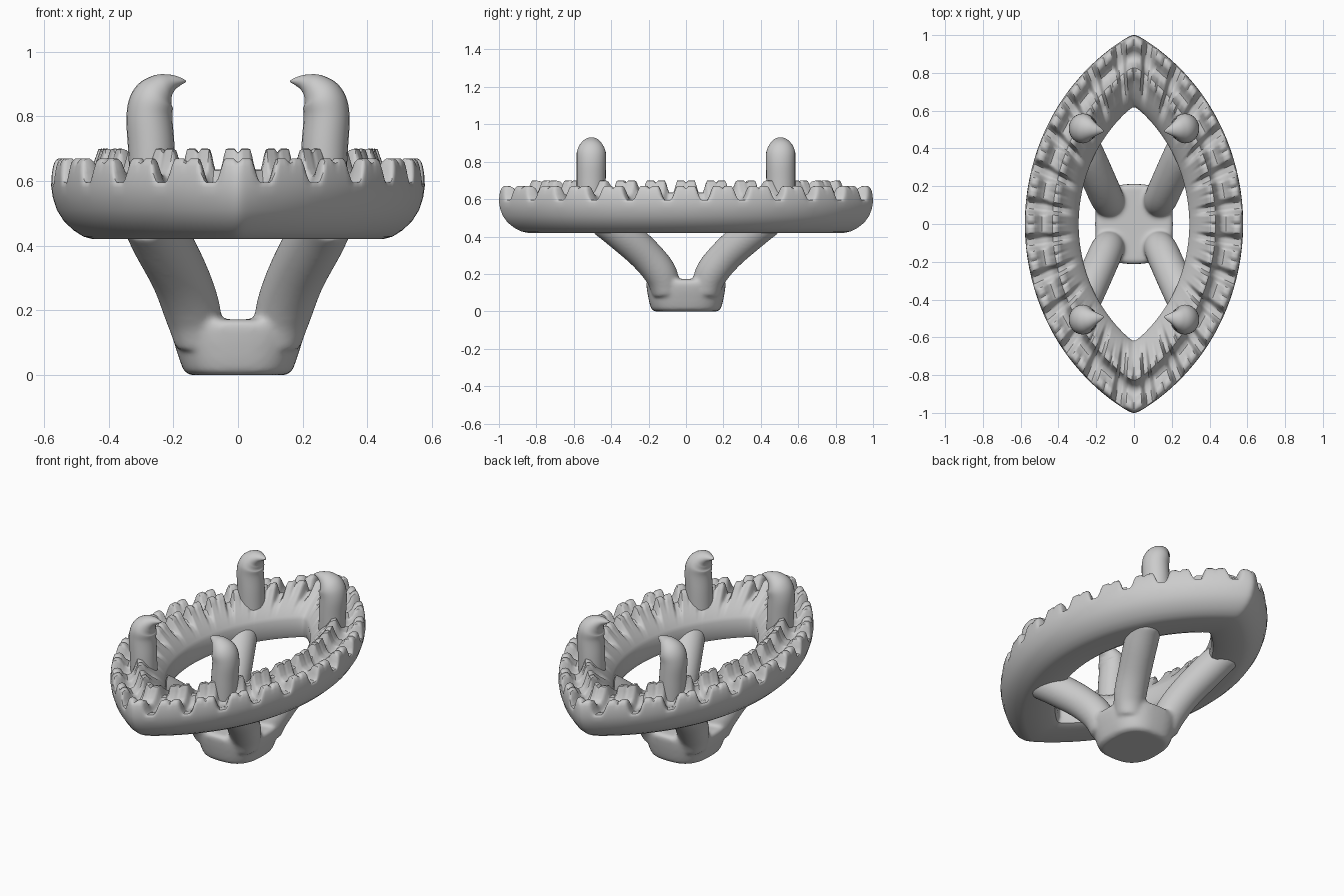
import bpy, bmesh, math
from mathutils import Vector

if "Cube" in bpy.data.objects:
    bpy.data.objects.remove(bpy.data.objects["Cube"])

R, C = 1.154, 0.576        # marquise outline: two arcs of radius R, centres at x = -/+C
PERIODS, STEPS = 12, 24    # scallops per arc, columns per scallop


def add_object(name, bm):
    bmesh.ops.recalc_face_normals(bm, faces=bm.faces)
    me = bpy.data.meshes.new(name)
    bm.to_mesh(me)
    bm.free()
    ob = bpy.data.objects.new(name, me)
    bpy.context.collection.objects.link(ob)
    return ob


def smooth(ob, angle=40):
    bpy.ops.object.select_all(action='DESELECT')
    ob.select_set(True)
    bpy.context.view_layer.objects.active = ob
    bpy.ops.object.shade_smooth_by_angle(angle=math.radians(angle))


def loft(bm, rings, closed=False, caps=True):
    vs = [[bm.verts.new(p) for p in r] for r in rings]
    pairs = list(zip(vs, vs[1:])) + ([(vs[-1], vs[0])] if closed else [])
    for a, b in pairs:
        for i in range(len(a)):
            j = (i + 1) % len(a)
            bm.faces.new((a[i], a[j], b[j], b[i]))
    if caps and not closed:
        bm.faces.new(vs[0])
        bm.faces.new(vs[-1])


def spline(keys, n=8):
    """Catmull-Rom through (x, y, z, radius) keys."""
    k = [Vector(p) for p in keys]
    k = [2 * k[0] - k[1]] + k + [2 * k[-1] - k[-2]]
    out = []
    for i in range(1, len(k) - 2):
        a, b, c, d = k[i - 1:i + 3]
        for s in range(n):
            t = s / n
            out.append(0.5 * (2 * b + (c - a) * t + (2 * a - 5 * b + 4 * c - d) * t * t
                              + (3 * b - a - 3 * c + d) * t ** 3))
    return out + [k[-2]]


def tube(bm, keys, sx=1, sy=1, widen=(1, 1), sides=24):
    pts = [Vector((p[0] * sx, p[1] * sy, p[2], p[3])) for p in spline(keys)]
    side = Vector((0, 1, 0))
    rings = []
    for i, p in enumerate(pts):
        w = widen[0] + (widen[1] - widen[0]) * (i / (len(pts) - 1)) ** 2
        tan = (pts[min(i + 1, len(pts) - 1)] - pts[max(i - 1, 0)]).to_3d().normalized()
        side = (side - tan * side.dot(tan)).normalized()
        up = tan.cross(side)
        rings.append([p.to_3d() + max(p[3], 0.003) * (w * math.cos(a) * side + math.sin(a) * up)
                      for a in (2 * math.pi * j / sides for j in range(sides))])
    loft(bm, rings)


def step(a, b, x):
    t = min(1, max(0, (x - a) / (b - a)))
    return t * t * (3 - 2 * t)


# Scalloped halo: (inset from outline, height, notch depth, bead slit depth)
PROFILE = [
    (.285, .46, 0, 0), (.275, .432, 0, 0), (.25, .42, 0, 0), (.13, .42, 0, 0),
    (.10, .428, 0, 0), (.07, .447, 0, 0), (.04, .475, 0, 0), (.018, .51, 0, 0),
    (.005, .55, 0, 0), (0, .585, .005, 0), (.002, .62, .03, 0), (.006, .645, .05, .002),
    (.012, .662, .067, .008), (.022, .67, .075, .012), (.04, .67, .075, .012),
    (.055, .66, .07, .008), (.07, .632, .045, 0), (.09, .618, .035, 0), (.11, .622, .035, 0),
    (.125, .64, .045, .004), (.138, .675, .06, .008), (.146, .698, .065, .012),
    (.155, .70, .065, .012), (.172, .695, .06, .01), (.185, .675, .05, .008),
    (.205, .648, .03, .002), (.225, .625, .01, 0), (.25, .595, 0, 0),
    (.275, .56, 0, 0), (.285, .54, 0, 0)]
rings = []
for sgn in (1, -1):
    n = PERIODS * STEPS
    for c in range(n):
        t = 2 * c / n - 1
        u = abs((c / STEPS) % 1 - 0.5)
        slit = step(.42, .49, u)
        ring = []
        for d, z, nd, sd in PROFILE:
            notch = 1 - (step(.08, .27, u) if d < .12 else step(.07, .22, u))
            r = R - d
            a = t * math.acos(C / r)
            tip = math.sqrt(r * r - C * C)
            # round off the two pointed ends
            y = r * math.sin(a)
            w = tip - abs(y)
            y = math.copysign(tip - math.sqrt(w * w + .012 ** 2) + .012, t) \
                if abs(t) > .6 else y + .012 * step(0, .6, abs(t)) * math.copysign(1, t)
            y *= 1 - .05 * step(.15, .285, d)
            ring.append((sgn * (r * math.cos(a) - C), sgn * y, z - nd * notch - sd * slit))
        rings.append(ring)
bm = bmesh.new()
loft(bm, rings, closed=True)
smooth(add_object("scalloped_halo", bm), 45)

# Four hooked claws
CLAW = [(.262, .508, .56, .070), (.268, .507, .70, .072), (.274, .506, .80, .071),
        (.263, .506, .853, .067), (.238, .503, .886, .049), (.208, .498, .903, .028),
        (.180, .494, .908, .013), (.162, .49, .908, .003)]
for sx in (1, -1):
    for sy in (1, -1):
        bm = bmesh.new()
        tube(bm, CLAW, sx, sy, widen=(1.07, 1.5))
        smooth(add_object(f"claw_{'right' if sx > 0 else 'left'}_{'back' if sy > 0 else 'front'}", bm), 60)

# Base block with four splayed legs, blended together
bm = bmesh.new()
BASE = [(0, .15, .17), (.012, .168, .186), (.05, .182, .197), (.10, .198, .207),
        (.145, .208, .213), (.165, .203, .21), (.172, .18, .19)]
rings = []
for z, hx, hy in BASE:
    ring = []
    for j in range(48):
        a = 2 * math.pi * j / 48
        ca, sa = math.cos(a), math.sin(a)
        ring.append((hx * math.copysign(abs(ca) ** .75, ca),
                     hy * math.copysign(abs(sa) ** .75, sa), z))
    rings.append(ring)
loft(bm, rings)
LEG = [(.12, .105, .10, .075), (.142, .135, .20, .088), (.180, .22, .305, .09),
       (.24, .35, .42, .092), (.28, .45, .49, .085)]
for sx in (1, -1):
    for sy in (1, -1):
        tube(bm, LEG, sx, sy)
base = add_object("base_and_legs", bm)
rm = base.modifiers.new("blend", 'REMESH')
rm.mode = 'VOXEL'
rm.voxel_size = 0.01
sm = base.modifiers.new("soften", 'SMOOTH')
sm.factor = 0.5
sm.iterations = 10
bpy.context.view_layer.objects.active = base
base.select_set(True)
for m in ("blend", "soften"):
    bpy.ops.object.modifier_apply(modifier=m)
smooth(base, 50)
